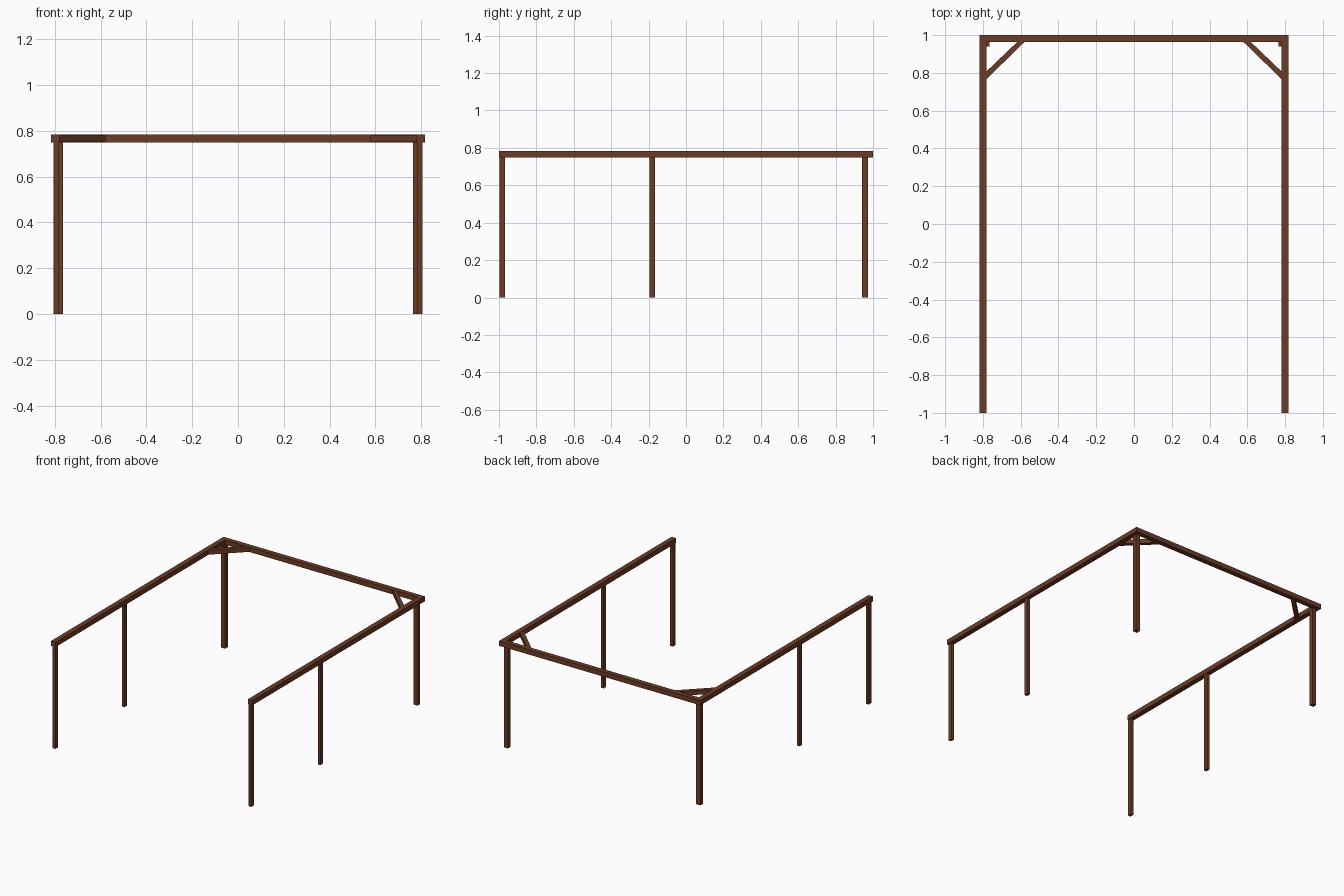
import bpy, bmesh

if "Cube" in bpy.data.objects:
    bpy.data.objects.remove(bpy.data.objects["Cube"])

wood = bpy.data.materials.new("brown_wood")
wood.diffuse_color = (0.15, 0.045, 0.018, 1)
wood.use_nodes = True
wood.node_tree.nodes["Principled BSDF"].inputs["Base Color"].default_value = wood.diffuse_color

TOP, UNDER = 0.784, 0.749


def prism(name, outline, z0, z1):
    """Extrude a flat plan outline from z0 up to z1."""
    bm = bmesh.new()
    face = bm.faces.new([bm.verts.new((x, y, z0)) for x, y in outline])
    out = bmesh.ops.extrude_face_region(bm, geom=[face])
    verts = [v for v in out["geom"] if isinstance(v, bmesh.types.BMVert)]
    bmesh.ops.translate(bm, verts=verts, vec=(0, 0, z1 - z0))
    bmesh.ops.recalc_face_normals(bm, faces=bm.faces)
    mesh = bpy.data.meshes.new(name)
    bm.to_mesh(mesh)
    bm.free()
    mesh.materials.append(wood)
    ob = bpy.data.objects.new(name, mesh)
    bpy.context.collection.objects.link(ob)
    return ob


def box(name, x0, x1, y0, y1, z0, z1):
    return prism(name, [(x0, y0), (x1, y0), (x1, y1), (x0, y1)], z0, z1)


# Back beam across the full width
box("back_beam", -0.817, 0.817, 0.964, 1.0, UNDER, TOP)

for side, s in (("left", -1), ("right", 1)):
    # Side beam butting against the back beam
    box(side + "_beam", s * 0.78, s * 0.817, -1.0, 0.964, UNDER, TOP)
    # Slim front and middle posts, thicker back post
    box(side + "_front_post", s * 0.784, s * 0.805, -0.997, -0.967, 0, UNDER)
    box(side + "_middle_post", s * 0.784, s * 0.805, -0.195, -0.165, 0, UNDER)
    box(side + "_back_post", s * 0.764, s * 0.797, 0.941, 0.973, 0, UNDER)
    # Diagonal corner brace between the beams
    plan = [(0.78, 0.809), (0.618, 0.964), (0.579, 0.964), (0.78, 0.768)]
    prism(side + "_corner_brace", [(s * x, y) for x, y in plan], 0.751, 0.782)
